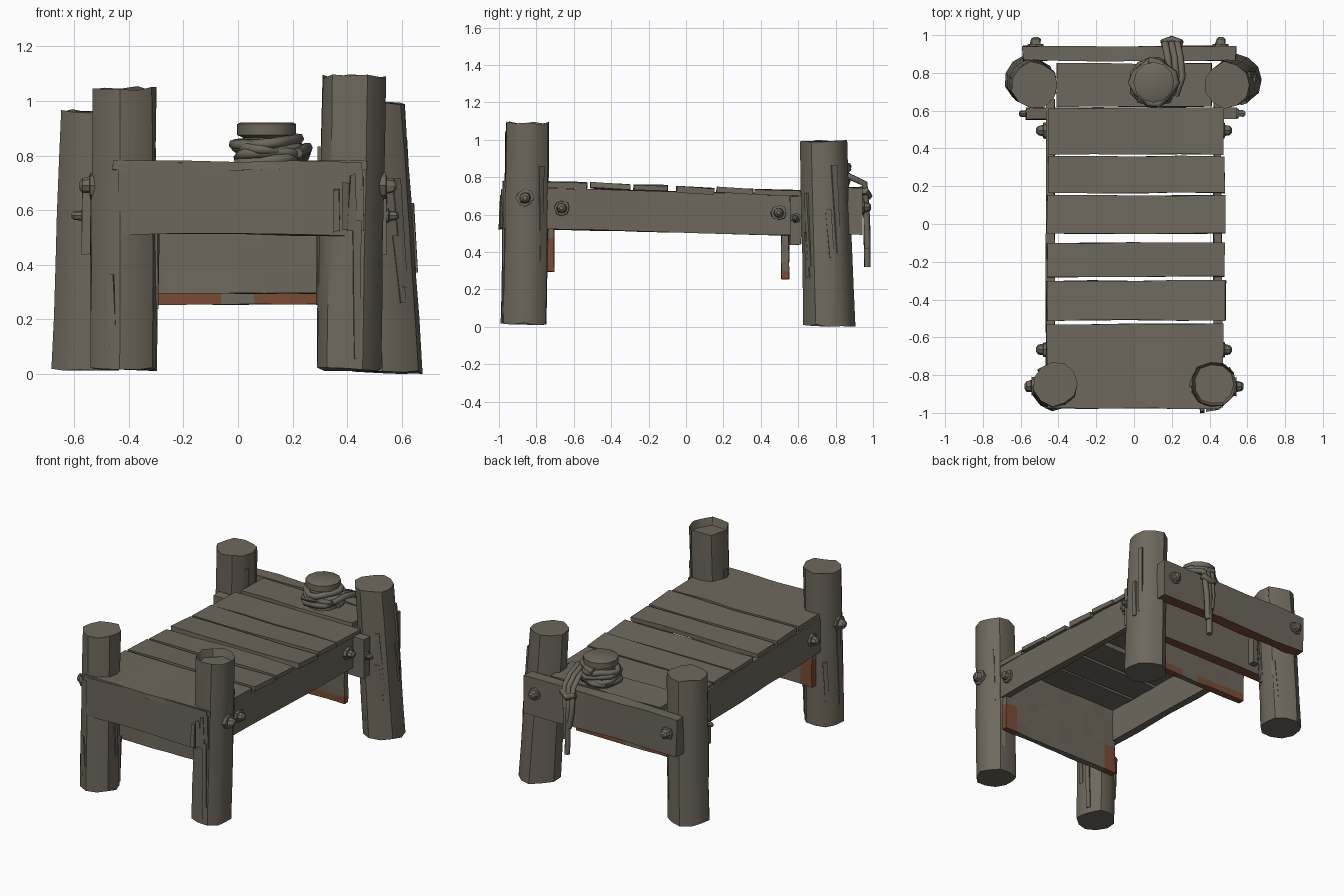
import bpy, bmesh, math, random
from mathutils import Vector

random.seed(4)
if "Cube" in bpy.data.objects:
    bpy.data.objects.remove(bpy.data.objects["Cube"])


def material(name, rgb):
    m = bpy.data.materials.new(name)
    m.use_nodes = True
    m.diffuse_color = (*rgb, 1)
    m.node_tree.nodes["Principled BSDF"].inputs["Base Color"].default_value = (*rgb, 1)
    return m


WOOD = material("weathered wood", (0.155, 0.138, 0.109))
RUST = material("rusty brown", (0.19, 0.07, 0.035))


def finish(name, bm, rust=None, smooth=True):
    """Turn a bmesh into an object; rust(centre, normal) picks the stained faces."""
    bmesh.ops.recalc_face_normals(bm, faces=bm.faces)
    if rust:
        for f in bm.faces:
            f.material_index = int(rust(f.calc_center_median(), f.normal))
    me = bpy.data.meshes.new(name)
    bm.to_mesh(me)
    bm.free()
    me.materials.append(WOOD)
    me.materials.append(RUST)
    ob = bpy.data.objects.new(name, me)
    bpy.context.collection.objects.link(ob)
    if smooth:
        bpy.ops.object.select_all(action='DESELECT')
        ob.select_set(True)
        bpy.context.view_layer.objects.active = ob
        bpy.ops.object.shade_smooth_by_angle(angle=math.radians(35))
    return ob


def rings_to_bmesh(rings):
    bm = bmesh.new()
    loops = [[bm.verts.new(p) for p in ring] for ring in rings]
    n = len(loops[0])
    for a, b in zip(loops, loops[1:]):
        for i in range(n):
            bm.faces.new((a[i], a[(i + 1) % n], b[(i + 1) % n], b[i]))
    bm.faces.new(loops[0][::-1])
    bm.faces.new(loops[-1])
    return bm


def post(name, base, top, r0, r1, sides=11, hollow=0.0):
    """Rough log with a slightly uneven rim and an optional sunken top."""
    base, top = Vector(base), Vector(top)
    bumps = [random.uniform(0.93, 1.04) for _ in range(sides)]
    rings = []
    for k in range(6):
        t = k / 5
        c, r = base.lerp(top, t), r0 + (r1 - r0) * t
        ring = []
        for i in range(sides):
            a = 2 * math.pi * i / sides
            rr = r * bumps[i] * random.uniform(0.98, 1.02)
            dz = random.uniform(-0.012, 0.005) if k in (0, 5) else 0
            ring.append(c + Vector((rr * math.cos(a), rr * math.sin(a), max(dz, -c.z))))
        rings.append(ring)
    if hollow:
        rings.append([p.lerp(top, 0.12) - Vector((0, 0, hollow)) for p in rings[-1]])
    finish(name, rings_to_bmesh(rings))
    # long bark splinters standing slightly off the log
    for s in range(5):
        a = random.uniform(0, 2 * math.pi)
        z0 = random.uniform(0, 0.5)
        z1 = min(z0 + random.uniform(0.25, 0.5), 0.98)
        bm = bmesh.new()
        vs = []
        for t, da, out in ((z0, 0, 1.0), (z0, 0.2, 0.96), (z1, 0.12, 1.05), (z1, -0.12, 1.0)):
            r = (r0 + (r1 - r0) * t) * out
            vs.append(bm.verts.new(base.lerp(top, t) +
                      Vector((r * math.cos(a + da), r * math.sin(a + da), 0))))
        ext = bmesh.ops.extrude_face_region(bm, geom=[bm.faces.new(vs)])
        inward = Vector((-math.cos(a), -math.sin(a), 0)) * 0.03
        bmesh.ops.translate(bm, vec=inward,
                            verts=[v for v in ext["geom"] if isinstance(v, bmesh.types.BMVert)])
        finish(name + "_splinter", bm, smooth=False)


def board(name, x, y, z, cuts=(1, 1, 1), slope=0.0, wobble=0.006, rust=None):
    """Box from ranges, cut into a grid, with worn edges; slope raises z along y."""
    bm = bmesh.new()
    bmesh.ops.create_cube(bm, size=1)
    for axis, n in enumerate(cuts):
        for i in range(1, n):
            co, no = Vector((0, 0, 0)), Vector((0, 0, 0))
            co[axis], no[axis] = i / n - 0.5, 1
            bmesh.ops.bisect_plane(bm, geom=bm.verts[:] + bm.edges[:] + bm.faces[:],
                                   plane_co=co, plane_no=no)
    for v in bm.verts:
        p = [r[0] + (r[1] - r[0]) * (c + 0.5) for r, c in zip((x, y, z), v.co)]
        p[2] += slope * (p[1] - (y[0] + y[1]) / 2)
        v.co = Vector(p) + Vector([random.uniform(-wobble, wobble) for _ in range(3)])
    return finish(name, bm, rust, smooth=False)


def rope(name, points, radius):
    cu = bpy.data.curves.new(name, 'CURVE')
    cu.dimensions = '3D'
    cu.bevel_depth, cu.bevel_resolution = radius, 1
    cu.use_fill_caps = True
    sp = cu.splines.new('POLY')
    sp.points.add(len(points) - 1)
    for q, p in zip(sp.points, points):
        q.co = (*p, 1)
    cu.materials.append(WOOD)
    bpy.context.collection.objects.link(bpy.data.objects.new(name, cu))


def bolt(name, loc, direction, r=0.045):
    """Rough knob on a wider washer."""
    d = Vector(direction)
    u = d.orthogonal().normalized()
    w = d.cross(u)
    rings = []
    for off, rad in ((-0.03, 1), (0.012, 0.95), (0.014, 0.65), (0.04, 0.55), (0.05, 0.25)):
        rings.append([Vector(loc) + d * off + (u * math.cos(a) + w * math.sin(a)) * r * rad *
                      random.uniform(0.85, 1.1) for a in [i * math.pi / 4 for i in range(8)]])
    finish(name, rings_to_bmesh(rings), smooth=False)


# Corner posts
post("front_right_post", (-0.415, -0.865, 0.02), (-0.415, -0.845, 1.05), 0.125, 0.12)
post("front_left_post", (0.405, -0.865, 0.02), (0.425, -0.85, 1.095), 0.125, 0.123, hollow=0.05)
post("back_right_post", (-0.56, 0.765, 0.02), (-0.53, 0.735, 0.965), 0.13, 0.125)
post("back_left_post", (0.55, 0.765, 0.01), (0.495, 0.735, 0.995), 0.135, 0.122)

# Deck planks, front to back: y range, x range, top height, tilt
for y0, y1, x0, x1, top, tilt in (
        (-0.975, -0.53, -0.46, 0.47, 0.775, -0.02),
        (-0.51, -0.30, -0.46, 0.485, 0.765, -0.06),
        (-0.28, -0.10, -0.46, 0.48, 0.757, -0.02),
        (-0.05, 0.15, -0.46, 0.485, 0.745, -0.06),
        (0.165, 0.36, -0.455, 0.48, 0.742, -0.04),
        (0.37, 0.615, -0.455, 0.475, 0.732, -0.03),
        (0.62, 0.85, -0.41, 0.41, 0.745, -0.02)):
    board("deck_plank", (x0, x1), (y0, y1), (top - 0.03, top), (4, 1, 1), tilt, 0.004)

# Long side rails
for s, side in ((-1, "right"), (1, "left")):
    board(side + "_rail", sorted((s * 0.42, s * 0.465)), (-0.8, 0.66), (0.505, 0.725),
          (1, 5, 1), -0.025, 0.004)


def underside(c, n):
    return n.z < -0.7


# Cross boards
board("front_beam", (-0.44, 0.45), (-0.975, -0.925), (0.51, 0.775), (4, 1, 1))
board("front_inner_board", (-0.44, 0.45), (-0.745, -0.705), (0.295, 0.74), (10, 1, 5), 0, 0.003,
      lambda c, n: n.y > -0.5 and abs(c.x) > 0.34 and c.z < 0.49)
board("back_inner_board", (-0.43, 0.43), (0.51, 0.55), (0.255, 0.72), (7, 1, 10), 0, 0.003,
      lambda c, n: c.z < 0.3 and abs(c.x) > 0.1)
board("back_clamp_beam", (-0.57, 0.545), (0.555, 0.615), (0.44, 0.70), (4, 1, 1), 0, 0.004, underside)
board("back_beam", (-0.59, 0.54), (0.865, 0.94), (0.495, 0.745), (5, 1, 1), 0, 0.005, underside)

# Broken end of the front beam at the left post
for i in range(4):
    x = 0.35 + 0.028 * i
    board("broken_beam_end", (x, x + 0.024), (-0.995 + 0.006 * i, -0.94),
          (0.52 + 0.02 * random.random(), 0.68 + 0.025 * i), wobble=0.008)

# Bolts on the rails, posts and back beam
for s in (-1, 1):
    bolt("rail_bolt", (s * 0.468, -0.665, 0.635), (s, 0, 0))
    bolt("rail_bolt", (s * 0.468, 0.495, 0.61), (s, 0, 0))
    bolt("post_bolt", (s * 0.53, -0.86, 0.69), (s, 0, 0), 0.05)
    bolt("clamp_bolt", (s * 0.55 - 0.01, 0.585, 0.58), (s, 0, 0), 0.03)
    bolt("back_beam_bolt", (s * 0.49 - 0.03, 0.94, 0.64), (0, 1, 0))

# Mooring stump with a flared cap
profile = ((0.70, 0.1), (0.80, 0.095), (0.865, 0.085), (0.875, 0.108), (0.915, 0.108), (0.922, 0.095))
finish("mooring_stump", rings_to_bmesh([
    [Vector((0.105 + r * math.cos(a), 0.75 + r * math.sin(a), z))
     for a in [i * math.pi / 6 for i in range(12)]] for z, r in profile]))

# Rope coiled on the stump
coil = []
for i in range(61):
    a = i * math.pi / 7
    r = 0.108 + 0.012 * math.sin(i * 1.7)
    coil.append((0.105 + r * math.cos(a), 0.75 + r * math.sin(a),
                 0.765 + 0.0016 * i + 0.008 * math.sin(a * 1.3)))
rope("rope_coil", coil, 0.02)

# Rope strands led over the back beam and hanging down
for dx, end in ((-0.035, 0.5), (0, 0.32), (0.03, 0.42)):
    rope("rope_tail", [(0.19 + dx, 0.68, 0.81), (0.225 + dx, 0.78, 0.83), (0.215 + dx, 0.88, 0.80),
                       (0.2 + dx, 0.955, 0.765), (0.195 + dx * 0.7, 0.965, 0.6),
                       (0.2 + dx * 0.4, 0.97, end)], 0.019)
rope("rope_knot", [(0.15, 0.955, 0.72), (0.2, 0.975, 0.70), (0.25, 0.955, 0.73)], 0.022)
